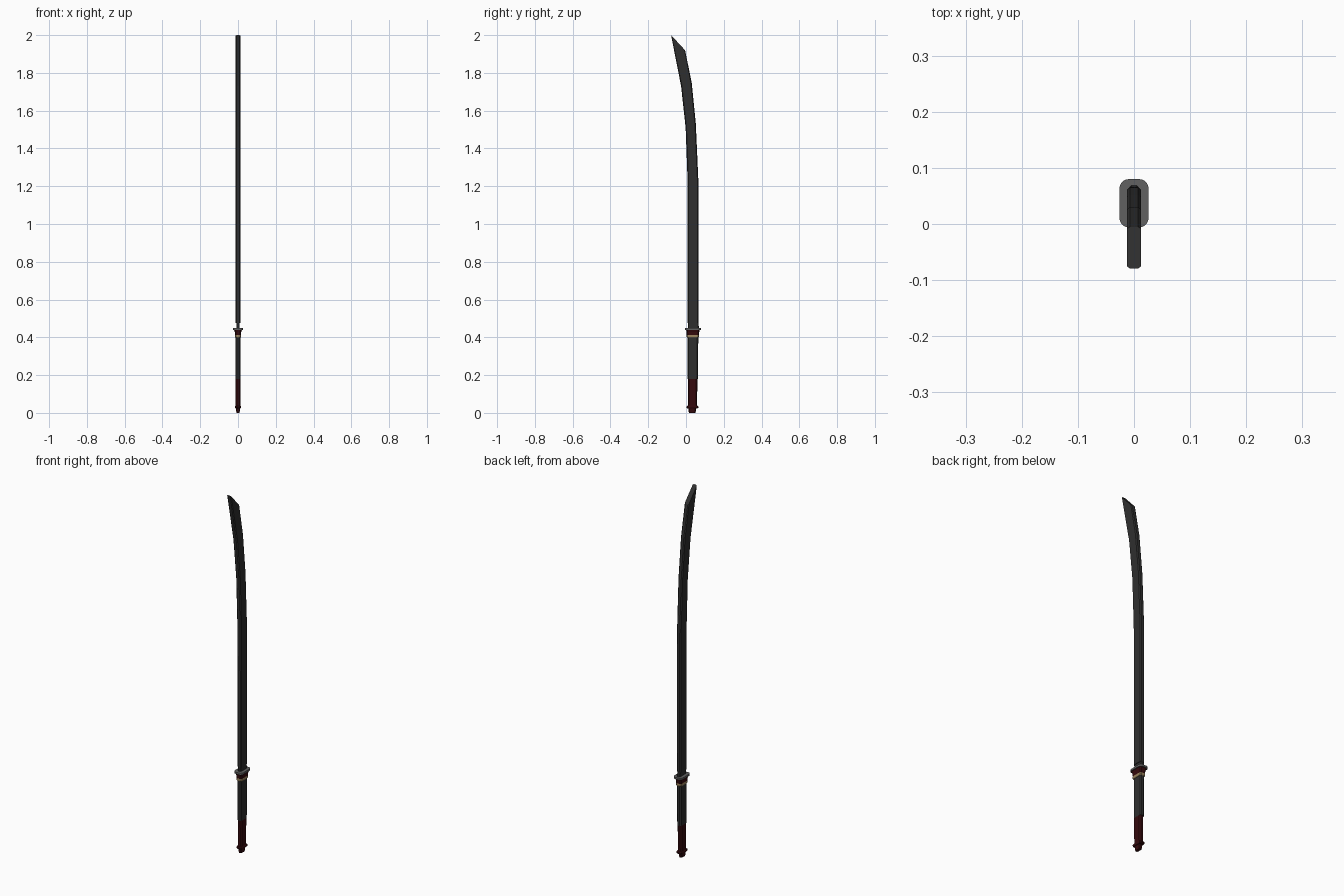
import bpy, bmesh, math

if "Cube" in bpy.data.objects:
    bpy.data.objects.remove(bpy.data.objects["Cube"])

def mat(name, r, g, b):
    m = bpy.data.materials.new(name)
    m.diffuse_color = (r, g, b, 1)
    m.use_nodes = True
    m.node_tree.nodes["Principled BSDF"].inputs["Base Color"].default_value = m.diffuse_color
    return m

BLACK = mat("charcoal_black", 0.028, 0.028, 0.028)
STEEL = mat("guard_grey", 0.12, 0.12, 0.12)
RED = mat("dark_red", 0.035, 0.003, 0.004)
GOLD = mat("pale_gold", 0.32, 0.23, 0.11)

def ring(hx, front, back, corner, steps):
    """Cross-section with cut or rounded corners, running from a front to a back (y, z) point."""
    (y0, z0), (y1, z1) = front, back
    depth = math.hypot(y1 - y0, z1 - z0)
    cx, cy = min(corner, hx * 0.9), corner
    pts = []
    for k, (sx, sy) in enumerate([(1, 1), (-1, 1), (-1, -1), (1, -1)]):
        for i in range(steps + 1):
            a = math.pi / 2 * (k + i / steps)
            x = sx * (hx - cx) + cx * math.cos(a)
            t = 0.5 + (sy * (depth / 2 - cy) + cy * math.sin(a)) / depth
            pts.append((x, y0 + (y1 - y0) * t, z0 + (z1 - z0) * t))
    return pts

def loft(name, sections, material, corner=0.006, steps=1):
    """Skin sections (half width, front point, back point) into a closed solid."""
    bm = bmesh.new()
    rings = [[bm.verts.new(p) for p in ring(*s, corner, steps)] for s in sections]
    n = len(rings[0])
    for a, b in zip(rings, rings[1:]):
        for i in range(n):
            j = (i + 1) % n
            bm.faces.new((a[i], a[j], b[j], b[i]))
    bm.faces.new(rings[0][::-1])
    bm.faces.new(rings[-1])
    bmesh.ops.recalc_face_normals(bm, faces=bm.faces)
    me = bpy.data.meshes.new(name)
    bm.to_mesh(me)
    bm.free()
    me.materials.append(material)
    ob = bpy.data.objects.new(name, me)
    bpy.context.collection.objects.link(ob)
    return ob

def block(name, levels, material, **kw):
    """Levels are (z, half width, front y, back y)."""
    return loft(name, [(hx, (y0, z), (y1, z)) for z, hx, y0, y1 in levels], material, **kw)

# curved blade with a slanted tip: front edge and back edge points
edges = [((0.009, 0.475), (0.065, 0.475)), ((0.009, 0.95), (0.066, 0.95)),
         ((0.008, 1.24), (0.065, 1.24)), ((-0.002, 1.51), (0.052, 1.53)),
         ((-0.026, 1.73), (0.030, 1.75)), ((-0.079, 2.0), (-0.005, 1.92))]
loft("blade", [(0.0125, f, b) for f, b in edges], BLACK, corner=0.005)
block("blade_collar", [(0.445, 0.009, 0.010, 0.069), (0.477, 0.009, 0.010, 0.066)], BLACK, corner=0.004)

# guard plate
block("guard", [(0.440, 0.026, -0.006, 0.080), (0.450, 0.026, -0.006, 0.080)], STEEL, corner=0.017, steps=5)

# flared red collar and gold band under the guard
block("guard_collar", [(0.412, 0.016, 0.004, 0.068), (0.428, 0.017, 0.003, 0.070),
                       (0.441, 0.021, 0.000, 0.073)], RED)
block("gold_band", [(0.398, 0.014, 0.006, 0.066), (0.403, 0.0165, 0.003, 0.069),
                    (0.411, 0.0165, 0.003, 0.069), (0.415, 0.015, 0.005, 0.067)], GOLD)

# grip: black upper part, red lower part
block("upper_grip", [(0.180, 0.0125, 0.008, 0.064), (0.400, 0.0125, 0.008, 0.065)], BLACK)
block("lower_grip", [(0.028, 0.0125, 0.011, 0.059), (0.181, 0.0125, 0.010, 0.060)], RED)

# pommel
block("pommel_ring", [(0.024, 0.013, 0.007, 0.061), (0.028, 0.0155, 0.003, 0.066),
                      (0.034, 0.0155, 0.003, 0.066), (0.038, 0.013, 0.007, 0.061)], RED)
block("pommel", [(0.0, 0.008, 0.016, 0.049), (0.008, 0.0095, 0.014, 0.052), (0.025, 0.010, 0.013, 0.053)],
      RED, corner=0.004)
